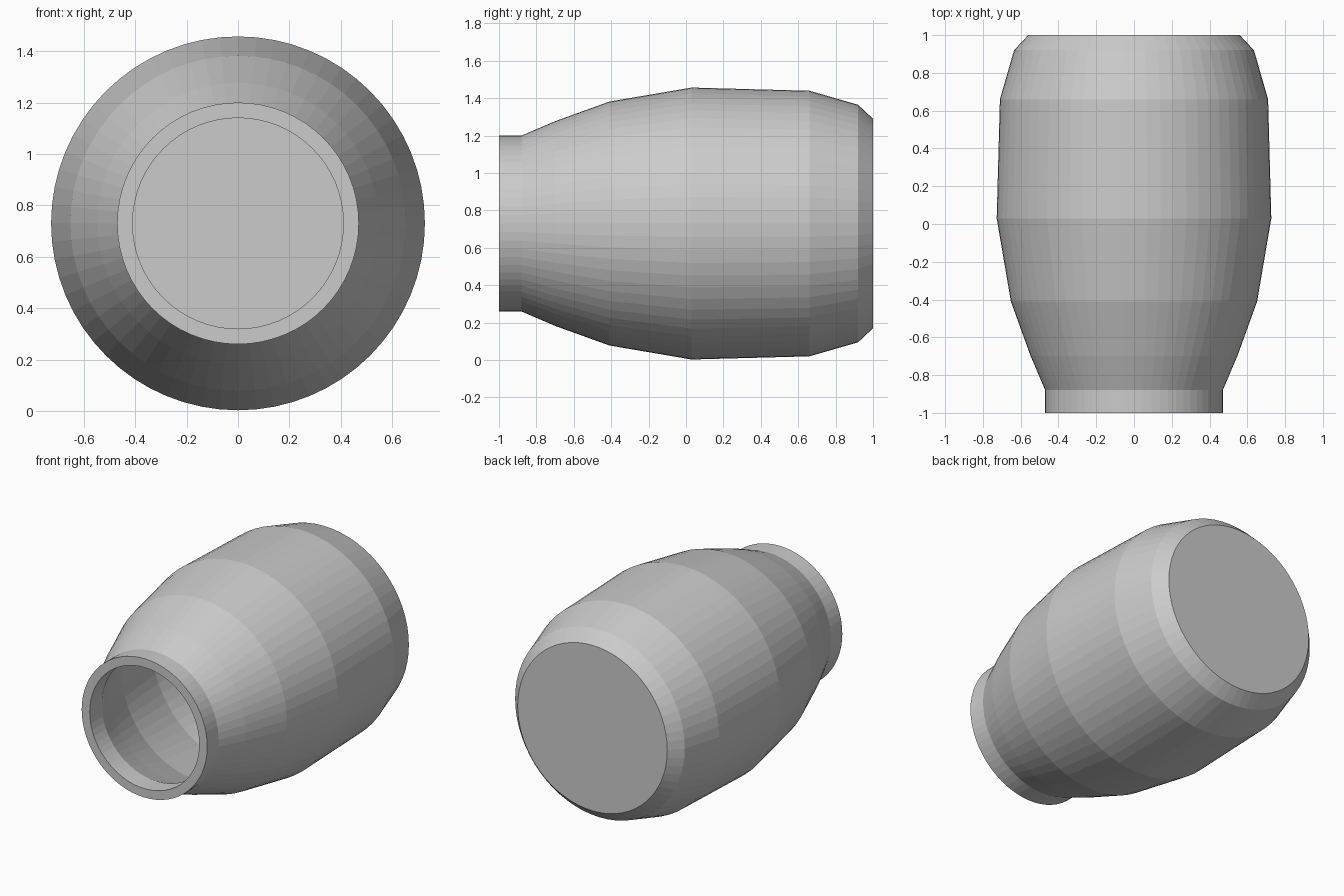
import bpy, bmesh, math

if "Cube" in bpy.data.objects:
    bpy.data.objects.remove(bpy.data.objects["Cube"])

SIDES = 64
AXIS_Z = 0.73

# Closed wall profile (y, radius): outer shell front to back, then the hollow back to front
outer = [(-1, 0.47), (-0.88, 0.47), (-0.7, 0.547), (-0.41, 0.652), (0.03, 0.727),
         (0.66, 0.71), (0.92, 0.635), (1, 0.56)]
inner = [(0.94, 0.52), (0.88, 0.58), (0.64, 0.65), (0.03, 0.667), (-0.40, 0.592),
         (-0.68, 0.487), (-0.87, 0.41), (-1, 0.41)]

grey = bpy.data.materials.new("light grey")
grey.diffuse_color = (0.6, 0.6, 0.6, 1)
grey.use_nodes = True
grey.node_tree.nodes["Principled BSDF"].inputs["Base Color"].default_value = grey.diffuse_color

bm = bmesh.new()
rings = []
for y, r in outer + inner:
    rings.append([bm.verts.new((r * math.sin(2 * math.pi * i / SIDES), y,
                                AXIS_Z + r * math.cos(2 * math.pi * i / SIDES)))
                  for i in range(SIDES)])


def bridge(a, b):
    for i in range(SIDES):
        j = (i + 1) % SIDES
        bm.faces.new((a[i], a[j], b[j], b[i]))


# Outer and inner walls, with flat discs for the base and the inside floor
n = len(outer)
for k in range(len(rings) - 1):
    if k != n - 1:
        bridge(rings[k], rings[k + 1])
bm.faces.new(rings[n - 1])
bm.faces.new(rings[n])
# Mouth rim
bridge(rings[-1], rings[0])
bmesh.ops.recalc_face_normals(bm, faces=bm.faces)

# The outer shell and the hollow are joined by the rim, so the jar is one closed solid
mesh = bpy.data.meshes.new("jar")
bm.to_mesh(mesh)
bm.free()
mesh.materials.append(grey)
jar = bpy.data.objects.new("jar", mesh)
bpy.context.collection.objects.link(jar)
